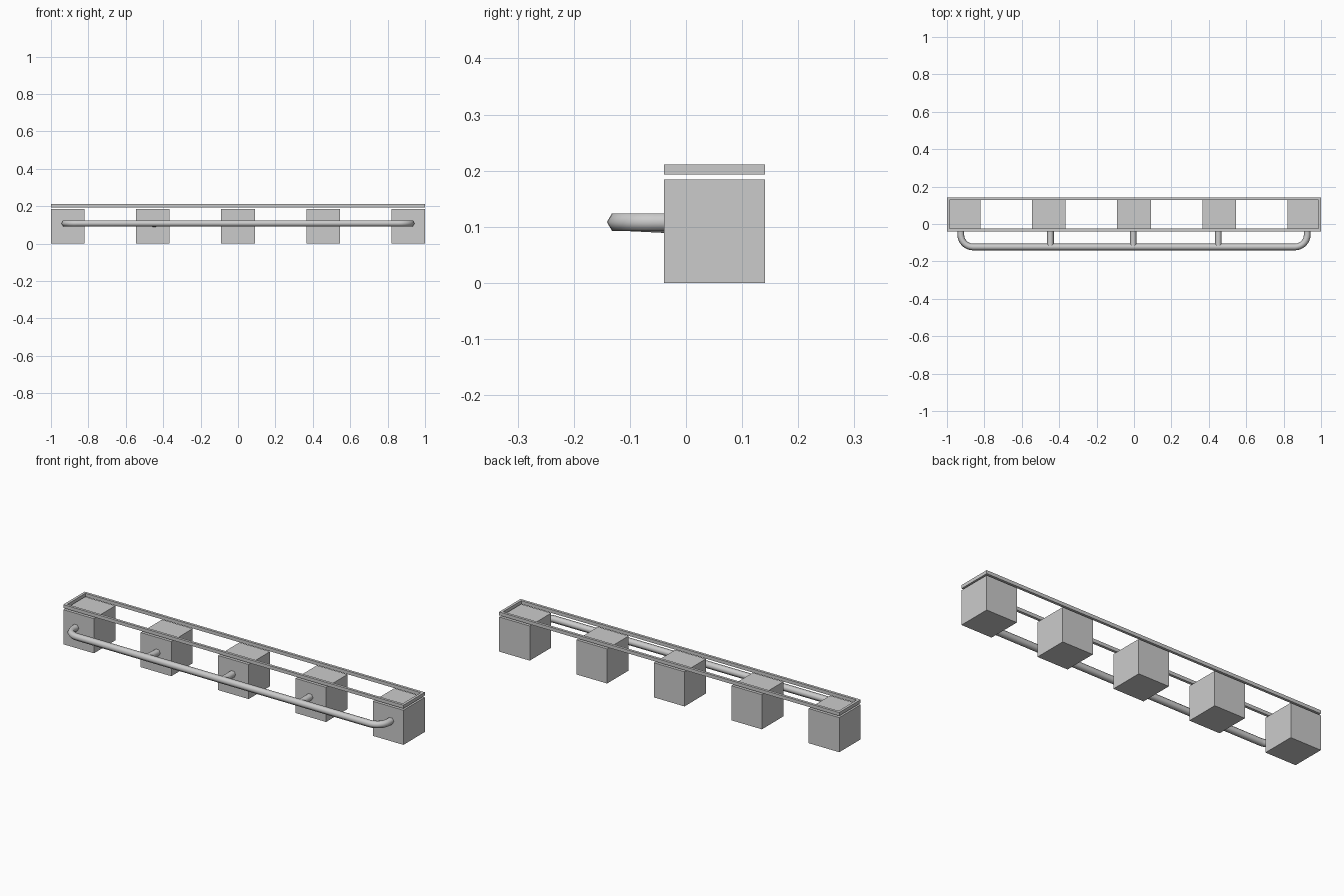
import bpy, bmesh, math
from mathutils import Vector

if "Cube" in bpy.data.objects:
    bpy.data.objects.remove(bpy.data.objects["Cube"])

Y0, Y1 = -0.039, 0.141


def make_object(name, bm, smooth=False):
    bmesh.ops.recalc_face_normals(bm, faces=bm.faces)
    me = bpy.data.meshes.new(name)
    bm.to_mesh(me)
    bm.free()
    ob = bpy.data.objects.new(name, me)
    bpy.context.collection.objects.link(ob)
    if smooth:
        bpy.ops.object.select_all(action='DESELECT')
        bpy.context.view_layer.objects.active = ob
        ob.select_set(True)
        bpy.ops.object.shade_smooth_by_angle(angle=math.radians(65))
    return ob


def block(name, lo, hi):
    bm = bmesh.new()
    bmesh.ops.create_cube(bm, size=1)
    for v in bm.verts:
        v.co = Vector([lo[i] + (v.co[i] + 0.5) * (hi[i] - lo[i]) for i in range(3)])
    return make_object(name, bm)


def tube(name, path, r, sides):
    """Sweep a polygon along a path, with one corner pointing sideways."""
    bm = bmesh.new()
    pts = [Vector(p) for p in path]
    rings = []
    for i, p in enumerate(pts):
        t = (pts[min(i + 1, len(pts) - 1)] - pts[max(i - 1, 0)]).normalized()
        side = t.cross(Vector((0, 0, 1))).normalized()
        up = side.cross(t)
        angles = [2 * math.pi * k / sides for k in range(sides)]
        rings.append([bm.verts.new(p + r * (side * math.cos(a) + up * math.sin(a)))
                      for a in angles])
    for a, b in zip(rings, rings[1:]):
        for k in range(sides):
            n = (k + 1) % sides
            bm.faces.new((a[k], a[n], b[n], b[k]))
    bm.faces.new(rings[0])
    bm.faces.new(rings[-1])
    return make_object(name, bm, smooth=True)


# Five evenly spaced mounting blocks
for i in range(5):
    x = -0.91 + i * 0.455
    block(f"mount_block_{i + 1}", (x - 0.09, Y0, 0), (x + 0.09, Y1, 0.184))

# Thin rectangular frame floating just above the blocks
bm = bmesh.new()
loops = []
for z in (0.193, 0.211):
    for d in (0, 0.014):
        loops.append([bm.verts.new((sx * (1 - d), y, z)) for sx, y in
                      ((-1, Y0 + d), (1, Y0 + d), (1, Y1 - d), (-1, Y1 - d))])
lo_out, lo_in, hi_out, hi_in = loops
for a, b in ((lo_out, lo_in), (lo_in, hi_in), (hi_in, hi_out), (hi_out, lo_out)):
    for k in range(4):
        n = (k + 1) % 4
        bm.faces.new((a[k], a[n], b[n], b[k]))
make_object("top_frame", bm)

# Front rail with rounded corners returning to the end blocks
RX, RY, RZ, RC = 0.926, -0.123, 0.1085, 0.066
right = [(RX, Y0 + 0.005, RZ)]
for k in range(9):
    a = math.pi / 2 * k / 8
    right.append((RX - RC + RC * math.cos(a), RY + RC - RC * math.sin(a), RZ))
left = [(-x, y, z) for x, y, z in reversed(right)]
tube("front_rail", right + left, 0.018, 6)

# Short stubs joining the rail to the middle blocks
for i, (x, dz) in enumerate(((-0.447, -0.004), (-0.004, 0), (0.451, 0))):
    tube(f"rail_stub_{i + 1}", [(x, Y0 + 0.005, RZ + dz), (x, -0.115, RZ)], 0.018, 6)
